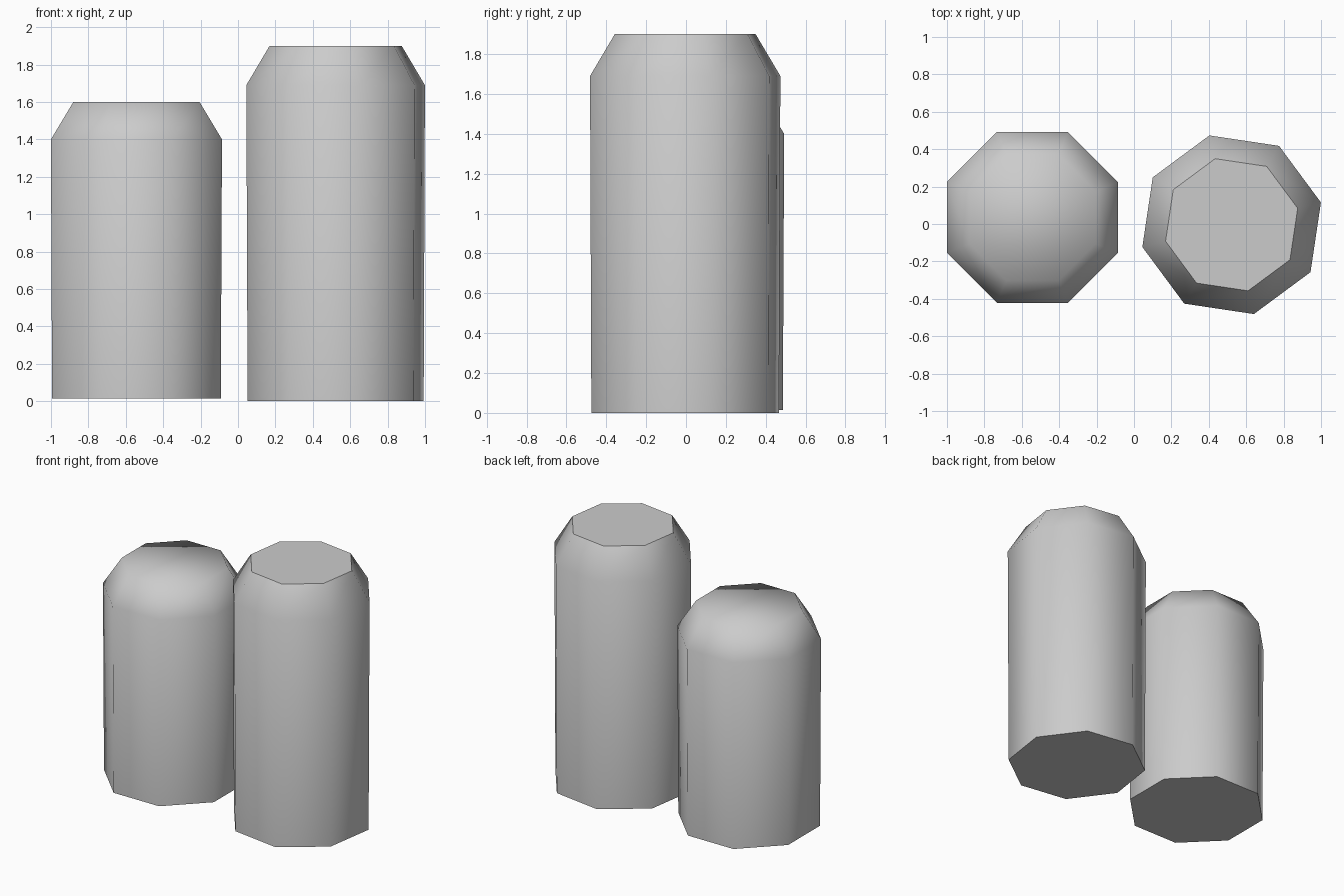
import bpy
import bmesh
from math import cos, sin, pi, radians

cube = bpy.data.objects.get("Cube")
if cube:
    bpy.data.objects.remove(cube, do_unlink=True)

grey = bpy.data.materials.new("plain_grey")
grey.use_nodes = True
COLOR = (0.6, 0.6, 0.6, 1)
grey.diffuse_color = COLOR
grey.node_tree.nodes["Principled BSDF"].inputs["Base Color"].default_value = COLOR

SIDES = 8


def make_post(name, centre, turn, profile, sharp_top):
    """Eight-sided post lofted through (radius, height) rings, capped at both ends."""
    bm = bmesh.new()
    rings = []
    for radius, z in profile:
        angles = [radians(turn) + 2 * pi * i / SIDES for i in range(SIDES)]
        rings.append([bm.verts.new((radius * cos(a), radius * sin(a), z)) for a in angles])
    for low, high in zip(rings, rings[1:]):
        for i in range(SIDES):
            j = (i + 1) % SIDES
            bm.faces.new((low[i], low[j], high[j], high[i]))
    bottom = bm.faces.new(rings[0][::-1])
    top = bm.faces.new(rings[-1])

    # Rounded shading around the sides, crisp rims on the flat ends
    for face in bm.faces:
        face.smooth = True
    for edge in bottom.edges:
        edge.smooth = False
    if sharp_top:
        for edge in top.edges:
            edge.smooth = False

    mesh = bpy.data.meshes.new(name)
    bm.to_mesh(mesh)
    bm.free()
    mesh.materials.append(grey)
    post = bpy.data.objects.new(name, mesh)
    post.location = (*centre, 0)
    bpy.context.collection.objects.link(post)
    return post


# Short post with a softly shaded cap
make_post("short_post", (-0.543, 0.035), 22.5,
          [(0.488, 0.015), (0.495, 1.4), (0.365, 1.6)], False)

# Tall post, turned slightly, with a crisp flat top
make_post("tall_post", (0.522, -0.004), 14,
          [(0.485, 0), (0.492, 1.69), (0.364, 1.9)], True)
